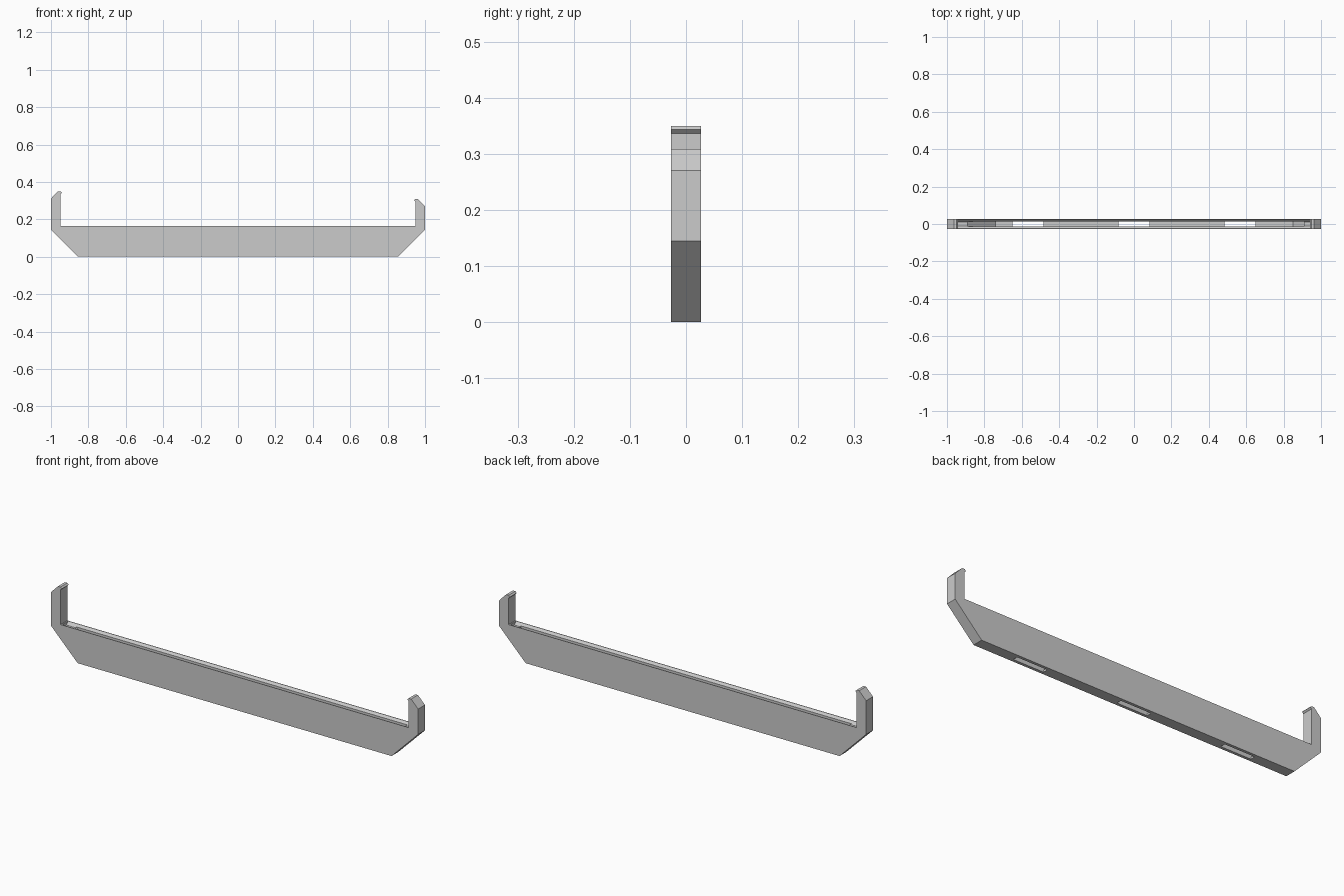
import bpy, bmesh

if "Cube" in bpy.data.objects:
    bpy.data.objects.remove(bpy.data.objects["Cube"])

gray = bpy.data.materials.new("light gray")
gray.diffuse_color = (0.6, 0.6, 0.6, 1)
gray.use_nodes = True
gray.node_tree.nodes["Principled BSDF"].inputs["Base Color"].default_value = gray.diffuse_color


def prism(name, pts, half, axis="y", center=0.0):
    """Extrude a profile: (x, z) along y, or (y, z) along x."""
    bm = bmesh.new()
    rings = []
    for s in (center - half, center + half):
        rings.append([bm.verts.new((a, s, b) if axis == "y" else (s, a, b)) for a, b in pts])
    bm.faces.new(rings[0])
    bm.faces.new(rings[1][::-1])
    n = len(pts)
    for i in range(n):
        j = (i + 1) % n
        bm.faces.new((rings[0][j], rings[0][i], rings[1][i], rings[1][j]))
    bmesh.ops.recalc_face_normals(bm, faces=bm.faces)
    mesh = bpy.data.meshes.new(name)
    bm.to_mesh(mesh)
    bm.free()
    ob = bpy.data.objects.new(name, mesh)
    bpy.context.collection.objects.link(ob)
    mesh.materials.append(gray)
    return ob


def cut(target, cutter):
    cutter.hide_render = True
    cutter.hide_set(True)
    mod = target.modifiers.new(cutter.name, "BOOLEAN")
    mod.operation = "DIFFERENCE"
    mod.solver = "EXACT"
    mod.object = cutter


# Tray body with a tall left hook and a shorter right hook
body = prism("tray_with_hooks", [
    (-0.855, 0), (0.855, 0), (1, 0.145), (1, 0.27), (0.962, 0.309),
    (0.948, 0.309), (0.941, 0.302), (0.948, 0.295), (0.948, 0.165),
    (-0.948, 0.165), (-0.948, 0.336), (-0.941, 0.343), (-0.948, 0.35),
    (-0.962, 0.35), (-1, 0.311), (-1, 0.145)], 0.0265)

# Bevelled lead-in along the top of the channel
cut(body, prism("bevel_cutter", [
    (-0.011, 0.15), (0.011, 0.15), (0.0235, 0.1651), (0.0235, 0.18), (-0.0235, 0.18),
    (-0.0235, 0.1651)], 0.942, "x"))

# Deep channel with sloped ends
cut(body, prism("channel_cutter", [
    (-0.74, 0.01), (0.85, 0.01), (0.91, 0.07), (0.91, 0.175),
    (-0.905, 0.175), (-0.905, 0.165)], 0.014))

# Three openings through the floor
for i, x in enumerate((-0.567, 0, 0.567)):
    cut(body, prism(f"floor_slot_cutter_{i}", [
        (-0.0125, -0.02), (0.0125, -0.02), (0.0125, 0.04), (-0.0125, 0.04)],
        0.0825, "x", x))
